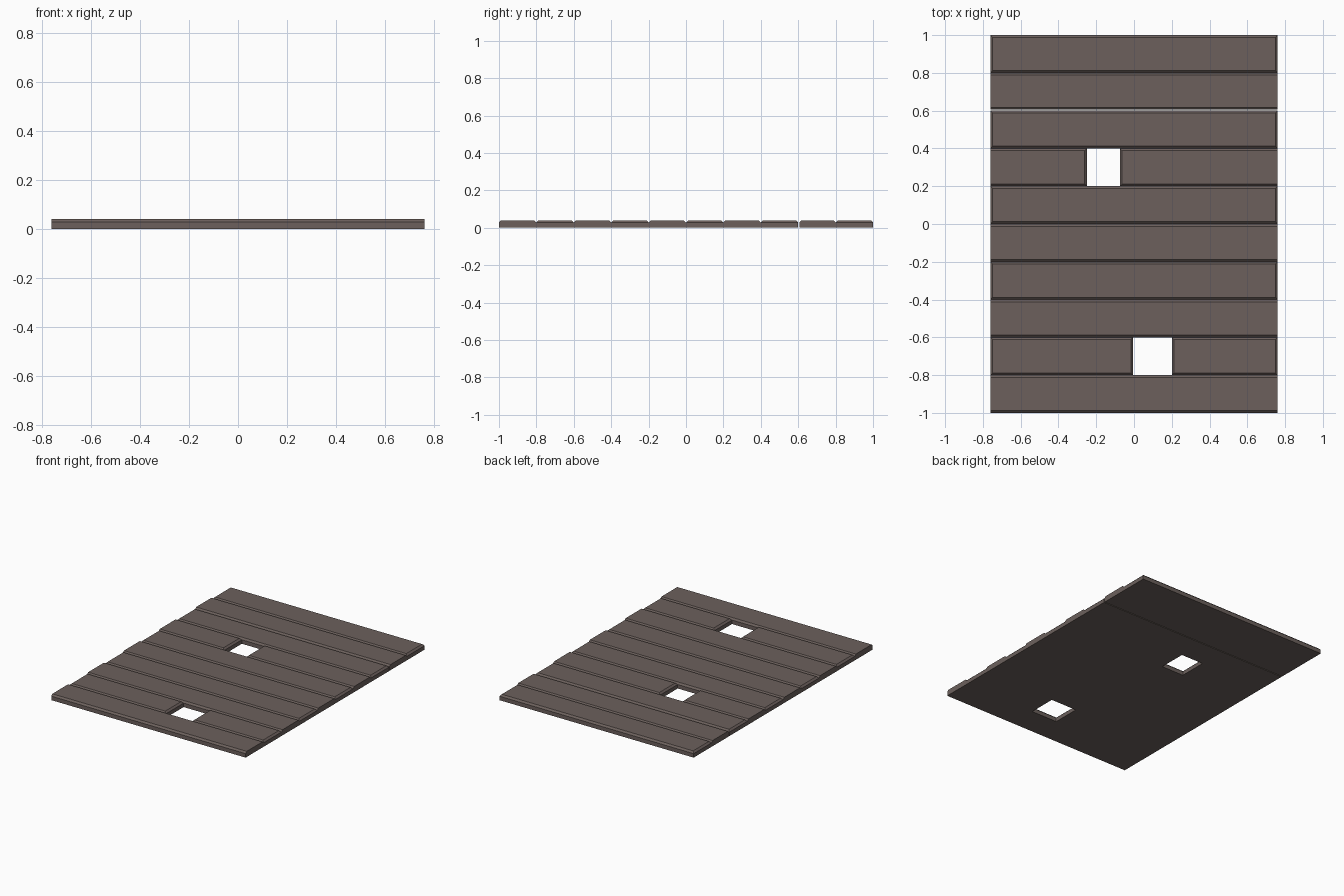
import bpy, bmesh

if "Cube" in bpy.data.objects:
    bpy.data.objects.remove(bpy.data.objects["Cube"])

HALF_X = 0.76     # half plank length
HEIGHT = 0.04
CHAMFER = 0.012
ROW = 0.2

wood = bpy.data.materials.new("dark_wood")
wood.diffuse_color = (0.15, 0.118, 0.108, 1)
wood.use_nodes = True
wood.node_tree.nodes["Principled BSDF"].inputs["Base Color"].default_value = wood.diffuse_color


def plank(name, x0, x1, y0, y1, bevel_left, bevel_right):
    """Board with chamfered top long edges and optional chamfered ends."""
    bm = bmesh.new()
    c, shoulder = CHAMFER, HEIGHT - CHAMFER
    a = x0 + (c if bevel_left else 0)
    b = x1 - (c if bevel_right else 0)
    rings = [(x0, x1, y0, y1, 0),
             (x0, x1, y0, y1, shoulder),
             (a, b, y0 + c, y1 - c, HEIGHT)]
    loops = [[bm.verts.new(p) for p in ((l, f, z), (r, f, z), (r, k, z), (l, k, z))]
             for l, r, f, k, z in rings]
    bm.faces.new(loops[0][::-1])
    bm.faces.new(loops[-1])
    for low, high in zip(loops, loops[1:]):
        for i in range(4):
            j = (i + 1) % 4
            bm.faces.new((low[i], low[j], high[j], high[i]))
    bmesh.ops.recalc_face_normals(bm, faces=bm.faces)
    mesh = bpy.data.meshes.new(name)
    bm.to_mesh(mesh)
    bm.free()
    mesh.materials.append(wood)
    bpy.context.collection.objects.link(bpy.data.objects.new(name, mesh))


# Rows counted from the front; two rows are broken by a hole (x range)
holes = {1: (-0.005, 0.2), 6: (-0.25, -0.075)}
for row in range(10):
    y0 = -1 + ROW * row
    y1 = y0 + ROW
    if row == 8:
        y0 += 0.006               # narrow gap between two boards
    ends = row % 2 == 1           # every other row has chamfered outer ends
    if row in holes:
        h0, h1 = holes[row]
        plank(f"plank_{row + 1}_left", -HALF_X, h0, y0, y1, ends, True)
        plank(f"plank_{row + 1}_right", h1, HALF_X, y0, y1, True, ends)
    else:
        plank(f"plank_{row + 1}", -HALF_X, HALF_X, y0, y1, ends, ends)
